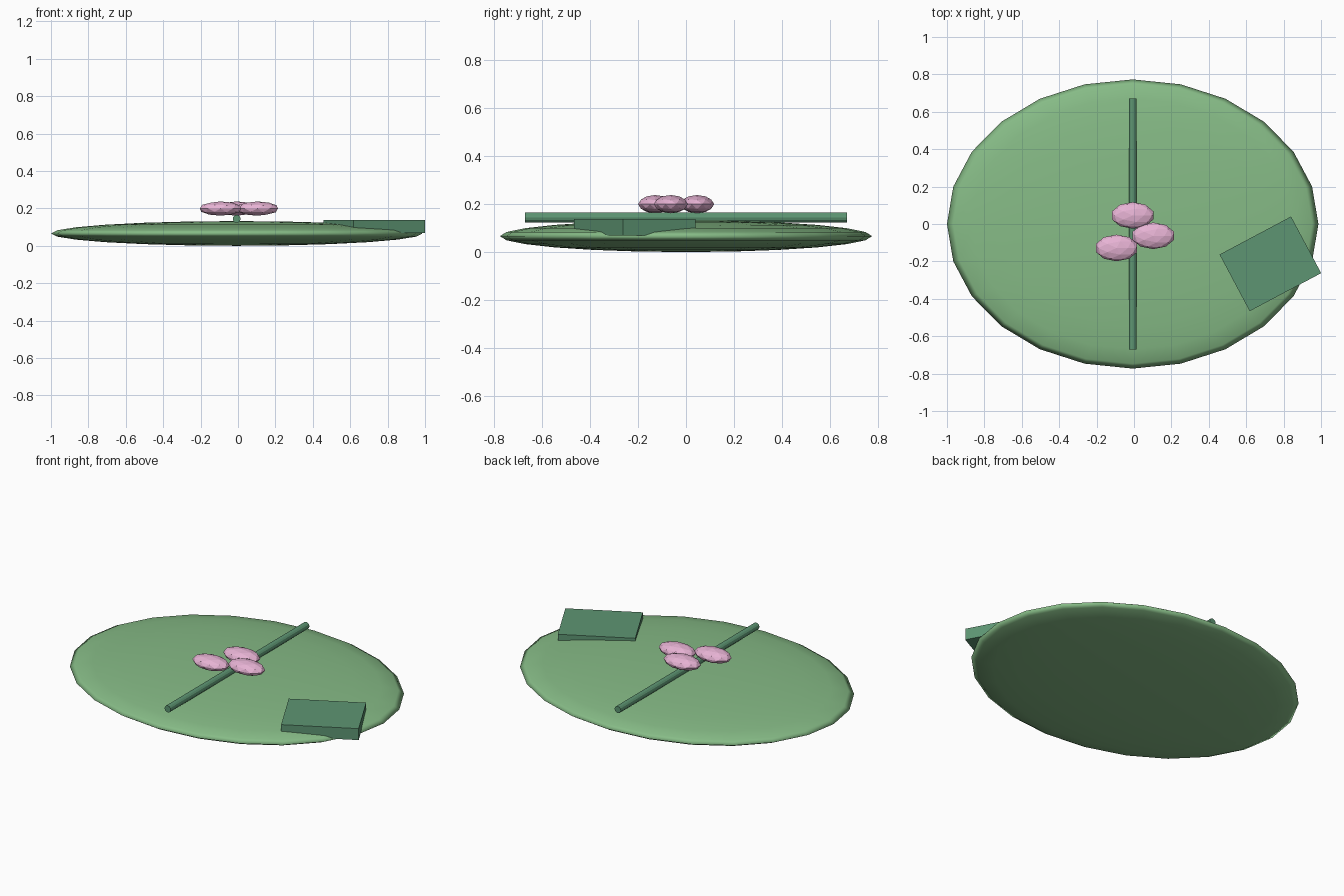
import bpy
from math import radians

if "Cube" in bpy.data.objects:
    bpy.data.objects.remove(bpy.data.objects["Cube"])


def material(name, rgb):
    m = bpy.data.materials.new(name)
    m.diffuse_color = (*rgb, 1)
    m.use_nodes = True
    m.node_tree.nodes["Principled BSDF"].inputs["Base Color"].default_value = m.diffuse_color
    return m


pad_green = material("pad_green", (0.24, 0.50, 0.24))
dark_green = material("dark_green", (0.11, 0.30, 0.17))
pink = material("petal_pink", (0.80, 0.45, 0.66))


def finish(name, mat, scale=(1, 1, 1)):
    ob = bpy.context.object
    ob.name = name
    ob.scale = scale
    ob.data.materials.append(mat)
    bpy.ops.object.transform_apply(location=False, rotation=False, scale=True)
    return ob


CX = -0.007

# Flattened leaf pad
bpy.ops.mesh.primitive_uv_sphere_add(segments=24, ring_count=12, location=(CX, 0, 0.066))
finish("leaf_pad", pad_green, (0.993, 0.773, 0.066))
bpy.ops.object.shade_smooth()

# Raised central vein
bpy.ops.mesh.primitive_cylinder_add(vertices=12, radius=0.021, depth=1.34,
                                    location=(CX, 0, 0.144), rotation=(radians(90), 0, 0))
finish("central_vein", dark_green)

# Turned block marking the notch
bpy.ops.mesh.primitive_cube_add(size=1, location=(0.729, -0.213, 0.103),
                                rotation=(0, 0, radians(28)))
finish("notch_block", dark_green, (0.433, 0.343, 0.07))

# Faceted flower petals
for i, (x, y) in enumerate([(CX, 0.046), (0.103, -0.063), (-0.093, -0.128)]):
    bpy.ops.mesh.primitive_ico_sphere_add(subdivisions=2, radius=1, location=(x, y, 0.199))
    finish(f"petal_{i + 1}", pink, (0.116, 0.071, 0.038))
